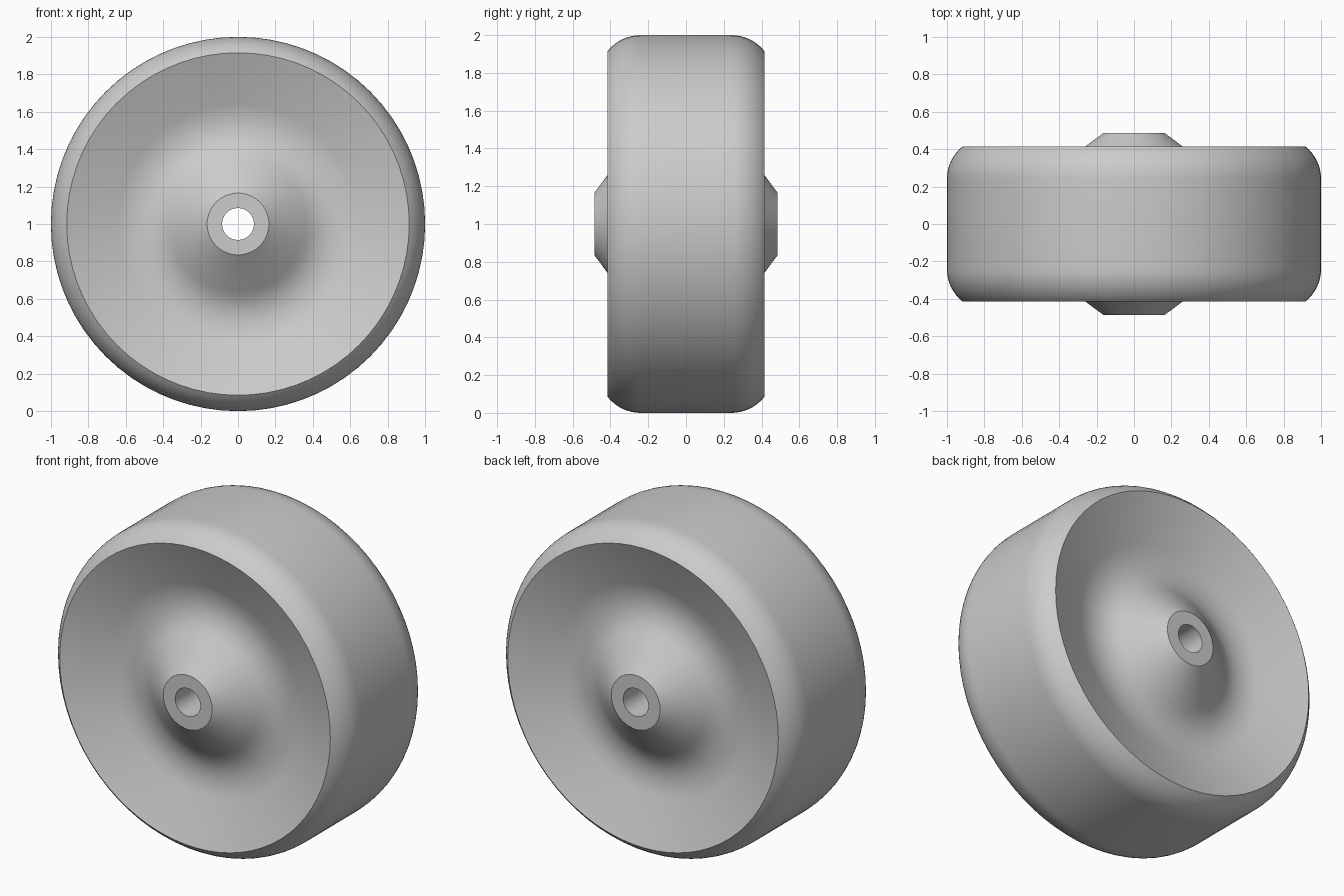
import bpy, bmesh
from math import sin, cos, pi, radians
from mathutils import Vector

cube = bpy.data.objects.get("Cube")
if cube:
    bpy.data.objects.remove(cube, do_unlink=True)

SEGMENTS = 72

# Grey material
grey = bpy.data.materials.new("plain grey")
grey.use_nodes = True
colour = (0.6, 0.6, 0.6, 1)
grey.diffuse_color = colour
grey.node_tree.nodes["Principled BSDF"].inputs["Base Color"].default_value = colour


def bezier(a, b, c, steps):
    """Rounded corner between a and c, pulled towards b."""
    return [a.lerp(b, i / steps).lerp(b.lerp(c, i / steps), i / steps)
            for i in range(steps + 1)]


# Half profile as (radius, y): bore, hub face, hub cone, dish, rim, shoulder
half = [Vector((0.085, 0.485)), Vector((0.165, 0.485))]
half += bezier(Vector((0.36, 0.34)), Vector((0.48, 0.25)), Vector((0.64, 0.305)), 10)
half.append(Vector((0.915, 0.415)))
R = 0.223
for i in range(1, 9):
    a = radians(51.8) * (1 - i / 8)
    half.append(Vector((1 - R + R * cos(a), 0.24 + R * sin(a))))

# Mirror the half to close the section
profile = half + [Vector((p.x, -p.y)) for p in reversed(half)]

# Spin the section round the axle
bm = bmesh.new()
rings = []
for s in range(SEGMENTS):
    t = 2 * pi * s / SEGMENTS
    rings.append([bm.verts.new((p.x * cos(t), p.y, 1 + p.x * sin(t))) for p in profile])
for s, ring in enumerate(rings):
    following = rings[(s + 1) % SEGMENTS]
    for i in range(len(ring)):
        j = (i + 1) % len(ring)
        bm.faces.new((ring[i], ring[j], following[j], following[i]))
bmesh.ops.recalc_face_normals(bm, faces=bm.faces)
mesh = bpy.data.meshes.new("wheel")
bm.to_mesh(mesh)
bm.free()
mesh.materials.append(grey)

wheel = bpy.data.objects.new("wheel", mesh)
bpy.context.collection.objects.link(wheel)
bpy.ops.object.select_all(action="DESELECT")
wheel.select_set(True)
bpy.context.view_layer.objects.active = wheel
bpy.ops.object.shade_smooth_by_angle(angle=radians(28))
